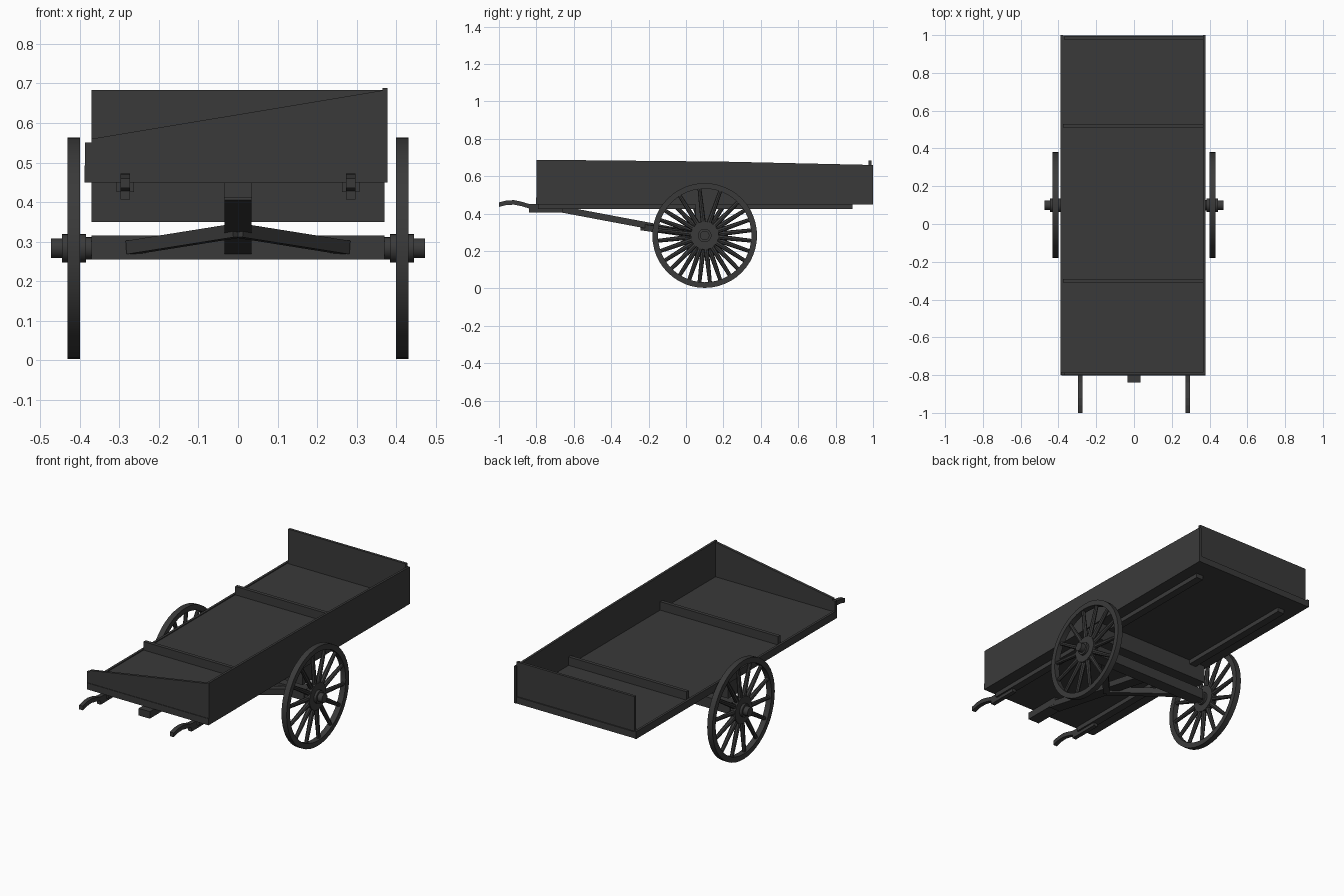
import bpy, bmesh, math
from mathutils import Vector, Matrix

cube = bpy.data.objects.get("Cube")
if cube:
    bpy.data.objects.remove(cube, do_unlink=True)

wood = bpy.data.materials.new("dark_wood")
wood.use_nodes = True
COLOUR = (0.042, 0.042, 0.042, 1)
wood.diffuse_color = COLOUR
wood.node_tree.nodes["Principled BSDF"].inputs["Base Color"].default_value = COLOUR


def finish(name, bm, smooth=False):
    bmesh.ops.recalc_face_normals(bm, faces=bm.faces)
    mesh = bpy.data.meshes.new(name)
    bm.to_mesh(mesh)
    bm.free()
    mesh.materials.append(wood)
    obj = bpy.data.objects.new(name, mesh)
    bpy.context.collection.objects.link(obj)
    if smooth:
        bpy.ops.object.select_all(action='DESELECT')
        obj.select_set(True)
        bpy.context.view_layer.objects.active = obj
        bpy.ops.object.shade_smooth_by_angle(angle=math.radians(35))
    return obj


def box(name, x, y, z):
    """Box from three (low, high) ranges."""
    bm = bmesh.new()
    size = [r[1] - r[0] for r in (x, y, z)]
    mid = [sum(r) / 2 for r in (x, y, z)]
    bmesh.ops.create_cube(bm, size=1, matrix=Matrix.Translation(mid) @ Matrix.Diagonal((*size, 1)))
    return finish(name, bm)


def prism(name, points, offset):
    """Flat outline pushed along an offset."""
    bm = bmesh.new()
    face = bm.faces.new([bm.verts.new(p) for p in points])
    out = bmesh.ops.extrude_face_region(bm, geom=[face])
    moved = [v for v in out["geom"] if isinstance(v, bmesh.types.BMVert)]
    bmesh.ops.translate(bm, verts=moved, vec=offset)
    return finish(name, bm)


def beam(name, start, end, width, height):
    """Straight bar with a level top between two points."""
    a, b = Vector(start), Vector(end)
    along = (b - a).normalized()
    side = along.cross(Vector((0, 0, 1))).normalized() * width / 2
    up = side.cross(along).normalized() * height / 2
    return prism(name, [a + side + up, a - side + up, a - side - up, a + side - up], b - a)


def lathe(name, profile, centre, steps, closed=False):
    """Turn an (x, radius) profile around the axle line."""
    bm = bmesh.new()
    rings = []
    for i in range(steps):
        t = 2 * math.pi * i / steps
        rings.append([bm.verts.new((centre[0] + x, centre[1] + r * math.cos(t),
                                    centre[2] + r * math.sin(t))) for x, r in profile])
    n = len(profile)
    for i in range(steps):
        a, b = rings[i], rings[(i + 1) % steps]
        for j in range(n if closed else n - 1):
            k = (j + 1) % n
            bm.faces.new((a[j], a[k], b[k], b[j]))
    if not closed:
        for j in (0, n - 1):
            bm.faces.new([r[j] for r in rings])
    return finish(name, bm, True)


# Cart bed: floor, tall left side, sloping front board and tailboard
box("floor", (-0.385, 0.37), (-0.79, 0.985), (0.45, 0.487))
prism("left_side_board", [(0.365, -0.8, 0.45), (0.365, 1, 0.45), (0.365, 1, 0.66),
                          (0.365, 0.2, 0.678), (0.365, -0.8, 0.688)], (0.013, 0, 0))
prism("front_board", [(-0.37, -0.8, 0.45), (0.37, -0.8, 0.45), (0.37, -0.8, 0.683),
                      (-0.37, -0.8, 0.56)], (0, 0.015, 0))
box("tailboard", (-0.37, 0.368), (0.977, 0.992), (0.45, 0.683))
box("right_edge_strip", (-0.388, -0.375), (-0.8, 1), (0.45, 0.492))
box("front_sill", (-0.385, 0.378), (-0.803, -0.79), (0.45, 0.487))
box("back_sill", (-0.385, 0.37), (0.985, 0.998), (0.45, 0.487))
box("front_corner_latch", (-0.387, -0.37), (-0.8, -0.783), (0.487, 0.55))
for y in (-0.3, 0.52):
    box("cross_board", (-0.375, 0.366), (y - 0.01, y + 0.01), (0.487, 0.535))

# Undercarriage
Y, Z = 0.1, 0.283
box("bolster", (-0.37, 0.37), (Y - 0.05, Y + 0.05), (0.35, 0.45))
box("axle_beam", (-0.37, 0.37), (Y - 0.035, Y + 0.035), (0.255, 0.315))
beam("centre_pole", (0, -0.66, 0.422), (0, Y - 0.03, 0.285), 0.068, 0.034)
box("pole_head", (-0.035, 0.035), (-0.84, -0.62), (0.41, 0.45))

for s in (-1, 1):
    x = s * 0.285
    beam("pole_brace", (0, -0.23, 0.328), (s * 0.27, Y - 0.03, 0.285), 0.035, 0.034)
    box("floor_rail", (x - 0.022, x + 0.022), (-0.79, 0.89), (0.425, 0.45))
    box("handle_socket", (x - 0.012, x + 0.012), (-0.84, -0.66), (0.407, 0.45))

    # Curved handle: upper edge out, lower edge back
    path = [(-1, 0.448), (-0.96, 0.458), (-0.92, 0.46), (-0.88, 0.452), (-0.84, 0.44), (-0.76, 0.437)]
    outline = [(x - 0.012, y, z + 0.012) for y, z in path]
    outline += [(x - 0.012, y, z - 0.012) for y, z in reversed(path)]
    prism("handle", outline, (0.024, 0, 0))

    # Wheel: rim, hub and tapered spokes
    c = (s * 0.415, Y, Z)
    lathe("wheel_rim", [(-0.016, 0.25), (0.016, 0.25), (0.016, 0.28), (-0.016, 0.28)], c, 48, True)
    hub = [(-0.046, 0.028), (-0.03, 0.028), (-0.03, 0.036), (-0.016, 0.036), (-0.016, 0.075),
           (0.016, 0.075), (0.016, 0.036), (0.03, 0.036), (0.03, 0.025), (0.058, 0.025)]
    lathe("wheel_hub", [(s * px, r) for px, r in hub], c, 24)
    bm = bmesh.new()
    SPOKES = 14
    for i in range(SPOKES):
        spin = Matrix.Rotation(2 * math.pi * (i + 0.25 * s) / SPOKES, 4, 'X')
        bmesh.ops.create_cone(bm, cap_ends=True, segments=8, radius1=0.014, radius2=0.01, depth=0.2,
                              matrix=Matrix.Translation(c) @ spin @ Matrix.Translation((0, 0, 0.16)))
    finish("wheel_spokes", bm, True)
